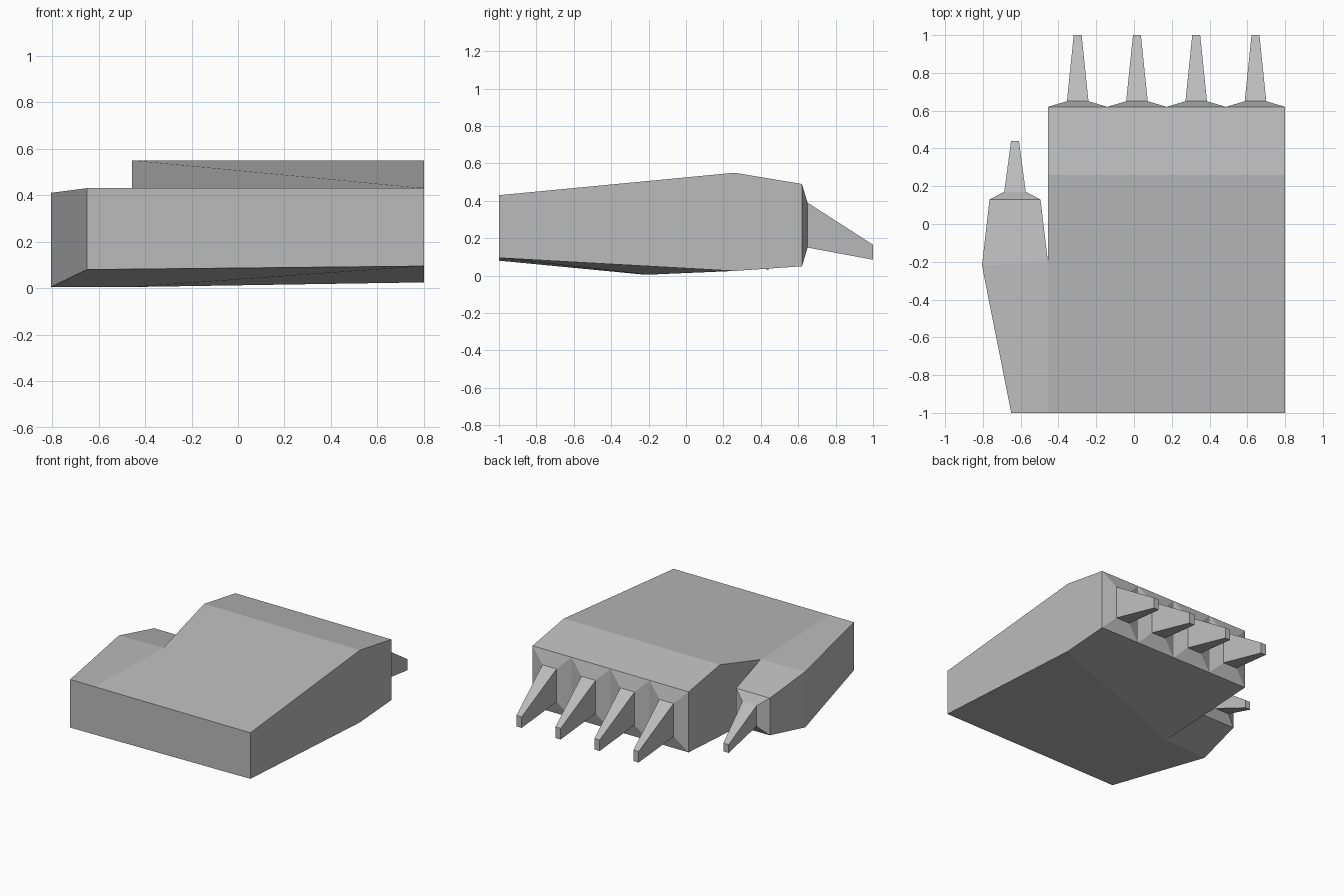
import bpy
import bmesh

cube = bpy.data.objects.get("Cube")
if cube:
    bpy.data.objects.remove(cube, do_unlink=True)

grey = bpy.data.materials.new("plain grey")
grey.use_nodes = True
colour = (0.5, 0.5, 0.5, 1)
grey.diffuse_color = colour
grey.node_tree.nodes["Principled BSDF"].inputs["Base Color"].default_value = colour


def finish(bm, name):
    """Turn a bmesh into a flat-shaded object."""
    bmesh.ops.recalc_face_normals(bm, faces=bm.faces)
    mesh = bpy.data.meshes.new(name)
    bm.to_mesh(mesh)
    bm.free()
    mesh.materials.append(grey)
    obj = bpy.data.objects.new(name, mesh)
    bpy.context.collection.objects.link(obj)
    return obj


def claw(name, x, sections):
    """Loft rectangles (half width, y, low z, high z) and cap the tip."""
    bm = bmesh.new()
    rings = []
    for w, y, low, high in sections:
        corners = ((x - w, low), (x + w, low), (x + w, high), (x - w, high))
        rings.append([bm.verts.new((cx, y, cz)) for cx, cz in corners])
    for r, s in zip(rings, rings[1:]):
        for i in range(4):
            k = (i + 1) % 4
            bm.faces.new((r[i], r[k], s[k], s[i]))
    bm.faces.new(rings[-1])
    return finish(bm, name)


# Outline points of the hand: (x, y, low z, high z)
outline = {
    "wrist_outer": (-0.65, -1, 0.08, 0.43),
    "wrist_inner": (0.80, -1, 0.095, 0.43),
    "side": (0.80, 0.26, 0.025, 0.55),
    "knuckle_end": (0.80, 0.62, 0.05, 0.49),
    "knuckle_start": (-0.455, 0.62, 0.05, 0.49),
    "crotch": (-0.455, -0.205, 0.005, 0.41),
    "thumb_in": (-0.495, 0.13, 0.07, 0.34),
    "thumb_out": (-0.765, 0.13, 0.07, 0.34),
    "thumb_bend": (-0.805, -0.22, 0.005, 0.41),
}

# Palm and thumb body, left open where the claws attach
bm = bmesh.new()
lo, hi = {}, {}
for key, (x, y, low, high) in outline.items():
    lo[key] = bm.verts.new((x, y, low))
    hi[key] = bm.verts.new((x, y, high))
ridge = bm.verts.new((-0.455, 0.26, 0.55))
crease = bm.verts.new((-0.455, -1, 0.43))

wo, wi, sd, ke, ks, cr, ti, to, tb = outline
faces = [
    # top
    (crease, hi[wi], hi[sd], ridge, hi[cr]),
    (hi[sd], hi[ke], hi[ks], ridge),
    (hi[wo], crease, hi[cr], hi[tb]),
    (hi[tb], hi[cr], hi[ti], hi[to]),
    # underside
    (lo[wo], lo[tb], lo[cr], lo[sd], lo[wi]),
    (lo[sd], lo[cr], lo[ks], lo[ke]),
    (lo[tb], lo[to], lo[ti], lo[cr]),
    # walls
    (lo[wo], lo[wi], hi[wi], crease, hi[wo]),
    (lo[wi], lo[sd], lo[ke], hi[ke], hi[sd], hi[wi]),
    (lo[ks], lo[cr], hi[cr], ridge, hi[ks]),
    (lo[cr], lo[ti], hi[ti], hi[cr]),
    (lo[to], lo[tb], hi[tb], hi[to]),
    (lo[tb], lo[wo], hi[wo], hi[tb]),
]
for f in faces:
    bm.faces.new(f)
finish(bm, "palm_and_thumb")

# Four finger claws side by side across the knuckles
half = (0.80 + 0.455) / 8
for n in range(4):
    claw(f"finger_claw_{n + 1}", -0.455 + half * (2 * n + 1), [
        (half, 0.62, 0.05, 0.49),
        (0.057, 0.65, 0.15, 0.39),
        (0.021, 1.0, 0.085, 0.165),
    ])

# Thumb claw
claw("thumb_claw", -0.63, [
    (0.135, 0.13, 0.07, 0.34),
    (0.057, 0.17, 0.13, 0.28),
    (0.021, 0.44, 0.03, 0.09),
])
